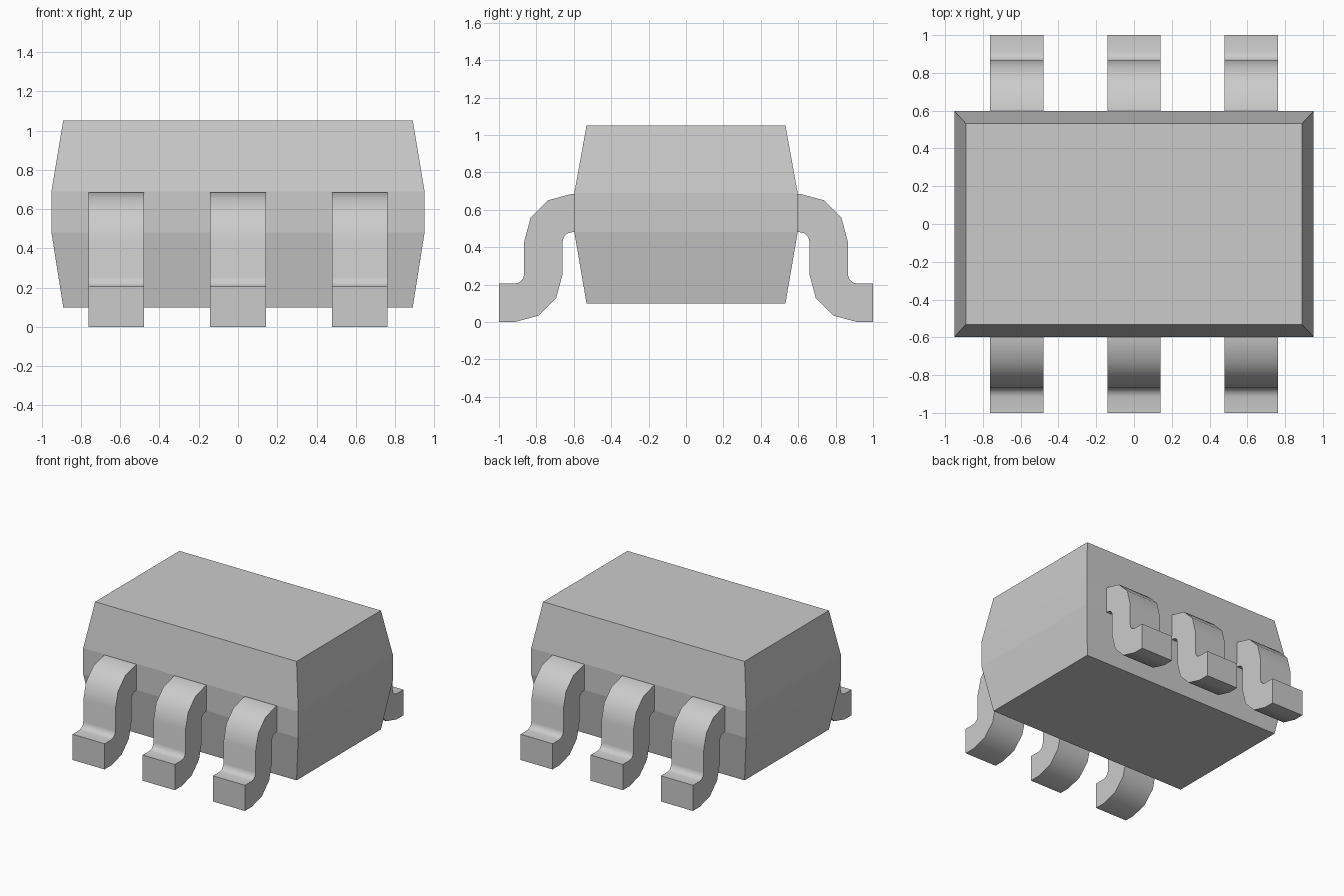
import bpy, bmesh
from math import cos, sin, radians

if "Cube" in bpy.data.objects:
    bpy.data.objects.remove(bpy.data.objects["Cube"])


def finish(name, bm):
    bmesh.ops.recalc_face_normals(bm, faces=bm.faces)
    mesh = bpy.data.meshes.new(name)
    bm.to_mesh(mesh)
    bm.free()
    obj = bpy.data.objects.new(name, mesh)
    bpy.context.collection.objects.link(obj)
    return obj


def arc(cy, cz, r, start, end, steps=3):
    angles = [radians(start + (end - start) * i / steps) for i in range(steps + 1)]
    return [(cy + r * cos(a), cz + r * sin(a)) for a in angles]


# Package body: stacked rectangles, tapered above and below the waist
def make_body():
    bm = bmesh.new()
    rings = []
    for hx, hy, z in [(0.89, 0.532, 0.10), (0.95, 0.597, 0.48),
                      (0.95, 0.597, 0.69), (0.89, 0.532, 1.05)]:
        rings.append([bm.verts.new((sx * hx, sy * hy, z))
                      for sx, sy in [(-1, -1), (1, -1), (1, 1), (-1, 1)]])
    for low, high in zip(rings, rings[1:]):
        for i in range(4):
            j = (i + 1) % 4
            bm.faces.new((low[i], low[j], high[j], high[i]))
    bm.faces.new(rings[0][::-1])
    bm.faces.new(rings[-1])
    return finish("package_body", bm)


# Gull-wing lead: S-bent strip profile extruded across its width
OUTER, INNER = 0.255, 0.05
UPPER, LOWER = (0.61, 0.43), (0.915, 0.255)
PROFILE = ([(0.585, 0.685)]
           + arc(*UPPER, OUTER, 90, 0)
           + arc(*LOWER, INNER, 180, 270)
           + [(1.0, 0.205), (1.0, 0.0)]
           + arc(*LOWER, OUTER, 270, 180)
           + arc(*UPPER, INNER, 0, 90)
           + [(0.585, 0.48)])


def make_lead(name, x, side, width=0.283):
    bm = bmesh.new()
    face = bm.faces.new([bm.verts.new((x - width / 2, side * y, z)) for y, z in PROFILE])
    moved = bmesh.ops.extrude_face_region(bm, geom=[face], use_keep_orig=True)["geom"]
    bmesh.ops.translate(bm, vec=(width, 0, 0),
                        verts=[v for v in moved if isinstance(v, bmesh.types.BMVert)])
    obj = finish(name, bm)
    bpy.ops.object.select_all(action='DESELECT')
    obj.select_set(True)
    bpy.context.view_layer.objects.active = obj
    bpy.ops.object.shade_smooth_by_angle(angle=radians(40))


make_body()
# Three leads on the front and three on the back
for label, side in (("front", -1), ("back", 1)):
    for i, x in enumerate((-0.62, 0.0, 0.62), 1):
        make_lead(f"{label}_lead_{i}", x, side)
